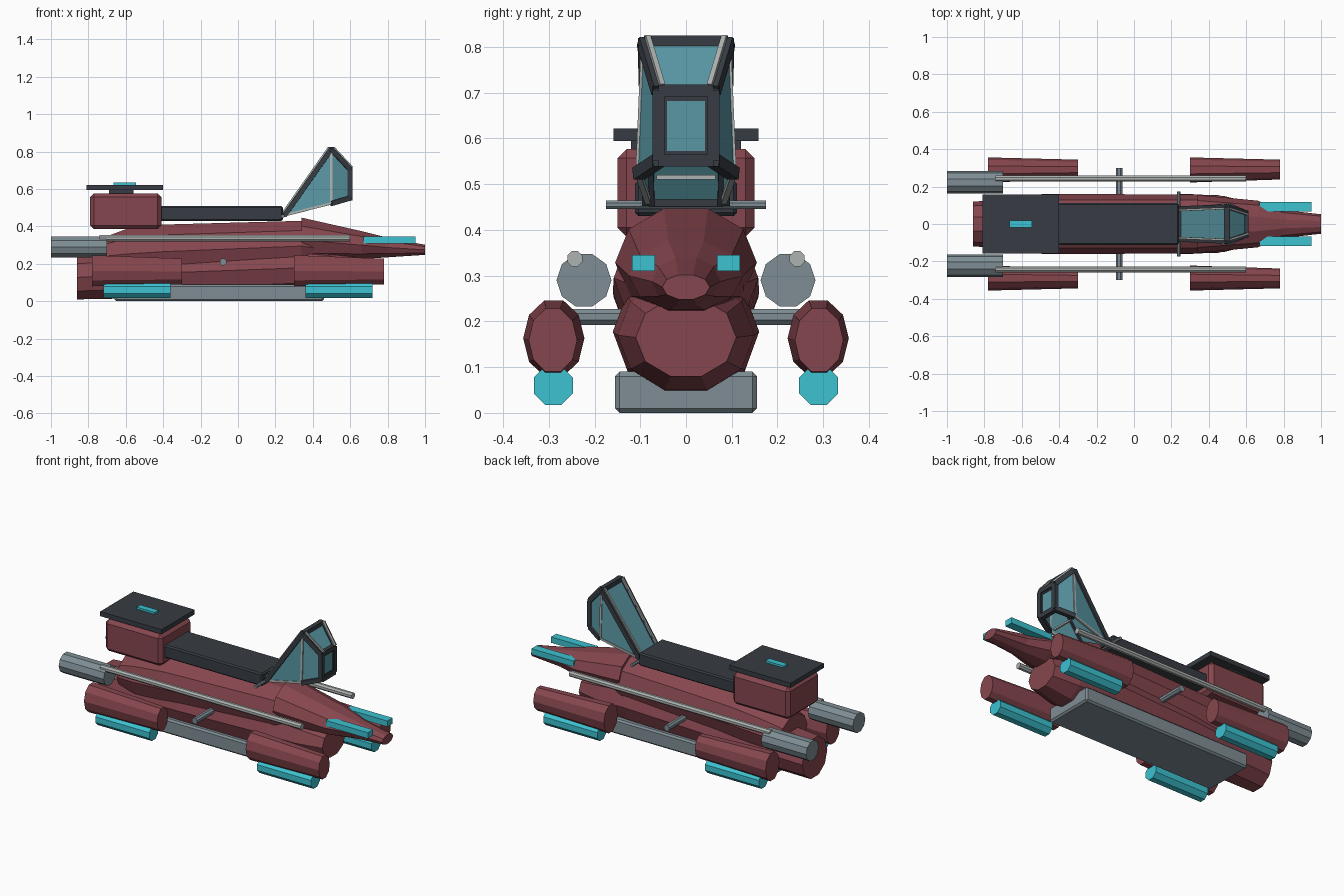
import bpy, bmesh, math
from mathutils import Vector

if "Cube" in bpy.data.objects:
    bpy.data.objects.remove(bpy.data.objects["Cube"])


def material(name, rgb):
    m = bpy.data.materials.new(name)
    m.diffuse_color = (*rgb, 1)
    m.use_nodes = True
    m.node_tree.nodes["Principled BSDF"].inputs["Base Color"].default_value = m.diffuse_color
    return m


RED = material("dark red paint", (0.24, 0.062, 0.077))
DARK = material("charcoal", (0.038, 0.046, 0.056))
GREY = material("blue grey metal", (0.21, 0.27, 0.30))
LIGHT = material("pale metal", (0.42, 0.45, 0.44))
GLASS = material("teal glass", (0.10, 0.31, 0.37))
CYAN = material("bright cyan", (0.045, 0.54, 0.64))


def finish(name, bm, mat):
    bmesh.ops.recalc_face_normals(bm, faces=bm.faces[:])
    me = bpy.data.meshes.new(name)
    bm.to_mesh(me)
    bm.free()
    me.materials.append(mat)
    ob = bpy.data.objects.new(name, me)
    bpy.context.collection.objects.link(ob)
    return ob


def box(name, x, y, z, mat, bevel=0.0):
    """Box given by its (low, high) limits on each axis."""
    bm = bmesh.new()
    bmesh.ops.create_cube(bm, size=1)
    for v in bm.verts:
        v.co = Vector([(a + b) / 2 + c * (b - a)
                       for (a, b), c in zip((x, y, z), v.co)])
    ob = finish(name, bm, mat)
    if bevel:
        mod = ob.modifiers.new("bevel", 'BEVEL')
        mod.width = bevel
        mod.segments = 1
    return ob


def loft(name, sections, mat, n=10):
    """Skin of n-sided rings along x; section = x, y centre, half width, z low, z high."""
    bm = bmesh.new()
    rings = []
    top = max(math.sin(2 * math.pi * i / n) for i in range(n))
    for x, yc, ry, lo, hi in sections:
        ring = []
        for i in range(n):
            a = 2 * math.pi * i / n
            ring.append(bm.verts.new((x, yc + ry * math.cos(a),
                                      (lo + hi) / 2 + (hi - lo) / 2 * math.sin(a) / top)))
        rings.append(ring)
    for r, s in zip(rings, rings[1:]):
        for i in range(n):
            j = (i + 1) % n
            bm.faces.new((r[i], r[j], s[j], s[i]))
    bm.faces.new(rings[0])
    bm.faces.new(rings[-1])
    return finish(name, bm, mat)


def bar(name, a, b, r, mat, n=4):
    """Straight bar with n sides from a to b."""
    a, b = Vector(a), Vector(b)
    bm = bmesh.new()
    bmesh.ops.create_cone(bm, cap_ends=True, segments=n, radius1=r, radius2=r,
                          depth=(b - a).length)
    rot = (b - a).to_track_quat('Z', 'Y').to_matrix()
    turn = math.pi / n
    for v in bm.verts:
        c, s = math.cos(turn), math.sin(turn)
        p = Vector((v.co.x * c - v.co.y * s, v.co.x * s + v.co.y * c, v.co.z))
        v.co = rot @ p + (a + b) / 2
    return finish(name, bm, mat)


def pane(name, pts, mat=GLASS):
    bm = bmesh.new()
    bm.faces.new([bm.verts.new(p) for p in pts])
    ob = finish(name, bm, mat)
    mod = ob.modifiers.new("thickness", 'SOLIDIFY')
    mod.thickness = 0.006
    mod.offset = 0
    return ob


# Body
loft("lower_hull", [(-0.86, 0, 0.12, 0.01, 0.245), (-0.30, 0, 0.15, 0.02, 0.29),
                    (0.30, 0, 0.16, 0.045, 0.31), (0.48, 0, 0.15, 0.05, 0.29),
                    (0.64, 0, 0.11, 0.08, 0.25)], RED)
loft("upper_hull", [(-0.72, 0, 0.13, 0.14, 0.34), (-0.60, 0, 0.158, 0.12, 0.385),
                    (-0.40, 0, 0.16, 0.12, 0.41), (0.34, 0, 0.158, 0.16, 0.43),
                    (0.44, 0, 0.12, 0.20, 0.36)], RED)
loft("nose", [(0.34, 0, 0.155, 0.21, 0.447), (0.66, 0, 0.125, 0.225, 0.375),
              (0.80, 0, 0.075, 0.235, 0.34), (1.0, 0, 0.052, 0.248, 0.302)], RED)
box("belly_skid", (-0.66, 0.46), (-0.155, 0.155), (0, 0.09), GREY, 0.01)

# Pontoons, lamps, engines, rails and fins on both sides
for s, side in ((-1, "right"), (1, "left")):
    for x, end in ((0.30, "front"), (-0.78, "rear")):
        loft(f"{end}_pontoon_{side}", [(x, s * 0.289, 0.067, 0.08, 0.246),
                                       (x + 0.48, s * 0.291, 0.053, 0.09, 0.228)], RED)
        bar(f"{end}_lamp_{side}", (x + 0.06, s * 0.29, 0.06),
            (x + 0.42, s * 0.29, 0.06), 0.046, CYAN, 8)
    bar(f"engine_tube_{side}", (-1, s * 0.223, 0.29), (-0.70, s * 0.223, 0.29), 0.06, GREY, 10)
    bar(f"side_rail_{side}", (-0.74, s * 0.243, 0.337), (0.60, s * 0.243, 0.337),
        0.018, LIGHT, 8)
    box(f"nose_fin_{side}", (0.67, 0.95), sorted((s * 0.068, s * 0.118)),
        (0.31, 0.345), CYAN)
bar("cross_bar", (-0.08, -0.30, 0.21), (-0.08, 0.30, 0.21), 0.019, GREY, 8)
bar("handlebar", (0.24, -0.175, 0.455), (0.24, 0.175, 0.455), 0.01, GREY, 8)

# Bench and rear cargo box
box("bench", (-0.42, 0.24), (-0.112, 0.112), (0.43, 0.508), DARK, 0.008)
box("cargo_box", (-0.79, -0.41), (-0.15, 0.15), (0.385, 0.577), RED, 0.02)
box("lid_neck", (-0.69, -0.56), (-0.12, 0.12), (0.57, 0.60), DARK)
box("lid_plate", (-0.81, -0.40), (-0.158, 0.158), (0.594, 0.622), DARK)
box("lid_lamp", (-0.665, -0.545), (-0.018, 0.018), (0.62, 0.634), CYAN)

# Windshield corner points on one side: rear foot, peak, brow, chin, lower knee
A, B, C, D, E = ((0.25, 0.082, 0.46), (0.498, 0.092, 0.812), (0.598, 0.06, 0.705),
                 (0.598, 0.06, 0.552), (0.498, 0.104, 0.523))


def flip(p, s):
    return (p[0], s * p[1], p[2])


for s, side in ((-1, "right"), (1, "left")):
    a, b, c, d, e = (flip(p, s) for p in (A, B, C, D, E))
    pane(f"side_glass_{side}", (a, b, e))
    pane(f"cheek_glass_{side}", (b, c, d, e))
    for nm, p, q in (("rear", a, b), ("brow", b, c), ("chin", d, e), ("front", c, d)):
        bar(f"{nm}_frame_{side}", p, q, 0.019, DARK)
    for nm, p, q in (("lower", a, e), ("knee", e, b)):
        bar(f"{nm}_strut_{side}", p, q, 0.009, LIGHT)
    # pale trim lying on the inner upper edge of the brow and rear frames
    for nm, p, q, dx in (("brow", b, c, 0.012), ("rear", a, b, -0.012)):
        shift = Vector((dx, -s * 0.008, 0.010))
        bar(f"{nm}_trim_{side}", Vector(p) + shift, Vector(q) + shift, 0.008, LIGHT)
for nm, p, q in (("rear", A, B), ("brow", B, C), ("front", C, D)):
    pane(f"{nm}_glass", (flip(p, -1), p, q, flip(q, -1)))
for nm, p in (("peak", B), ("brow", C), ("chin", D)):
    bar(f"{nm}_crossbar", flip(p, -1), p, 0.019, DARK)
bar("foot_crossbar", flip(A, -1), A, 0.012, DARK)
# flat dark surround on the front pane
for s, side in ((-1, "right"), (1, "left")):
    box(f"front_surround_{side}", (0.596, 0.604), sorted((s * 0.042, s * 0.073)),
        (0.54, 0.715), DARK)
for z, nm in ((0.54, "lower"), (0.682, "upper")):
    box(f"front_surround_{nm}", (0.596, 0.604), (-0.042, 0.042), (z, z + 0.033), DARK)
bar("chin_trim", (0.50, -0.065, 0.515), (0.50, 0.065, 0.515), 0.007, LIGHT)
